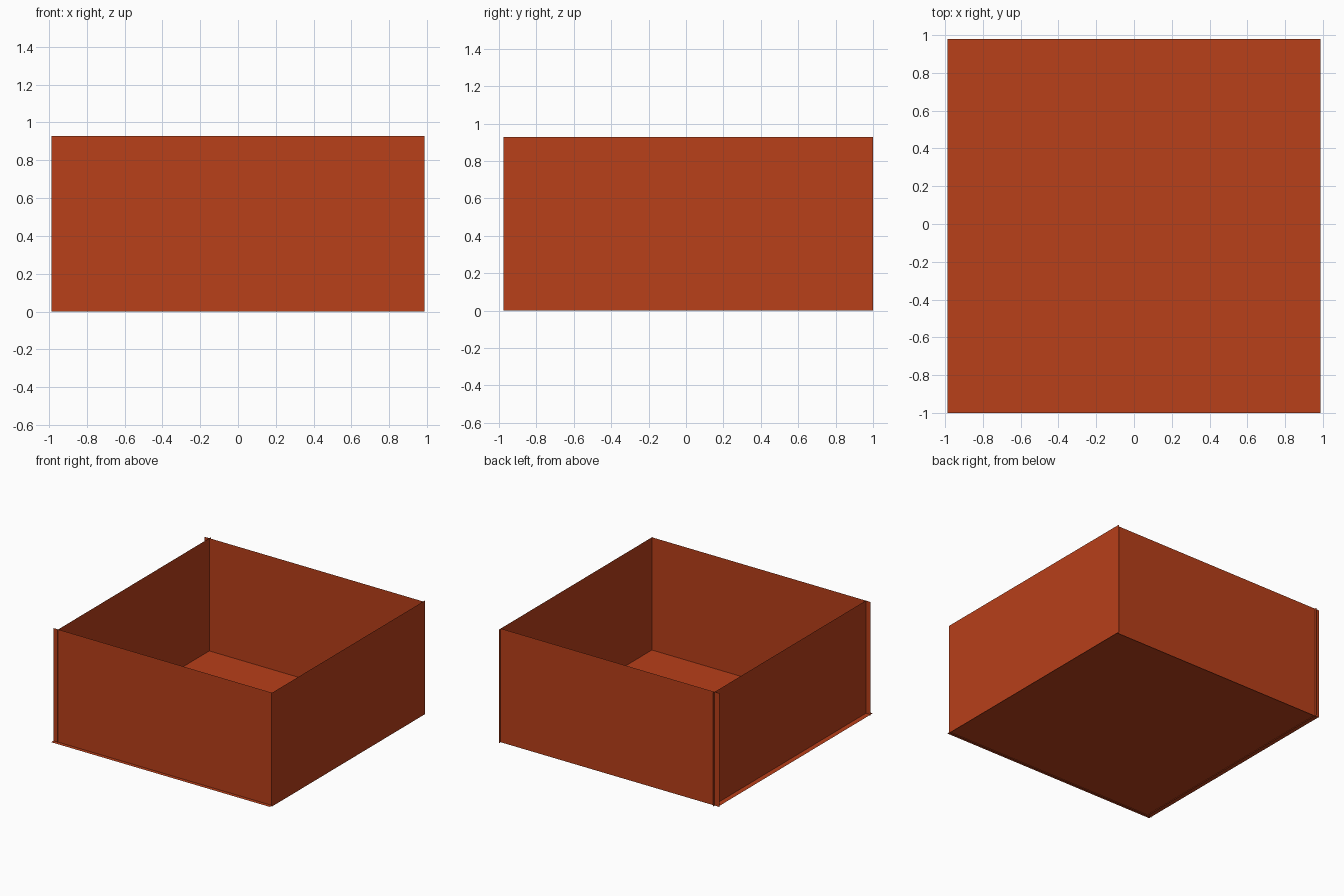
import bpy

if "Cube" in bpy.data.objects:
    bpy.data.objects.remove(bpy.data.objects["Cube"])

mat = bpy.data.materials.new("rust_red")
mat.diffuse_color = (0.48, 0.05, 0.01, 1)
mat.use_nodes = True
mat.node_tree.nodes["Principled BSDF"].inputs["Base Color"].default_value = mat.diffuse_color

H = 0.928   # wall height
X = 0.987   # half width


def sheet(name, corners):
    """One flat, zero-thickness panel."""
    mesh = bpy.data.meshes.new(name)
    mesh.from_pydata(corners, [], [(0, 1, 2, 3)])
    mesh.materials.append(mat)
    obj = bpy.data.objects.new(name, mesh)
    bpy.context.collection.objects.link(obj)


def wall(name, a, b):
    """Upright panel above the ground line a-b; its normal points outward."""
    sheet(name, [(*a, 0), (*b, 0), (*b, H), (*a, H)])


# Floor, slightly above the lower wall edges
sheet("floor", [(-X, -1, 0.008), (X, -1, 0.008), (X, 0.98, 0.008), (-X, 0.98, 0.008)])

# Front and back panels run past the inset left panel
wall("front_wall", (-X, -0.97), (X, -0.97))
wall("back_wall", (X, 0.98), (-X, 0.98))

# Side panels poke slightly through the front and back
wall("right_wall", (X, -0.977), (X, 1))
wall("left_wall", (-0.945, 1), (-0.945, -0.977))
